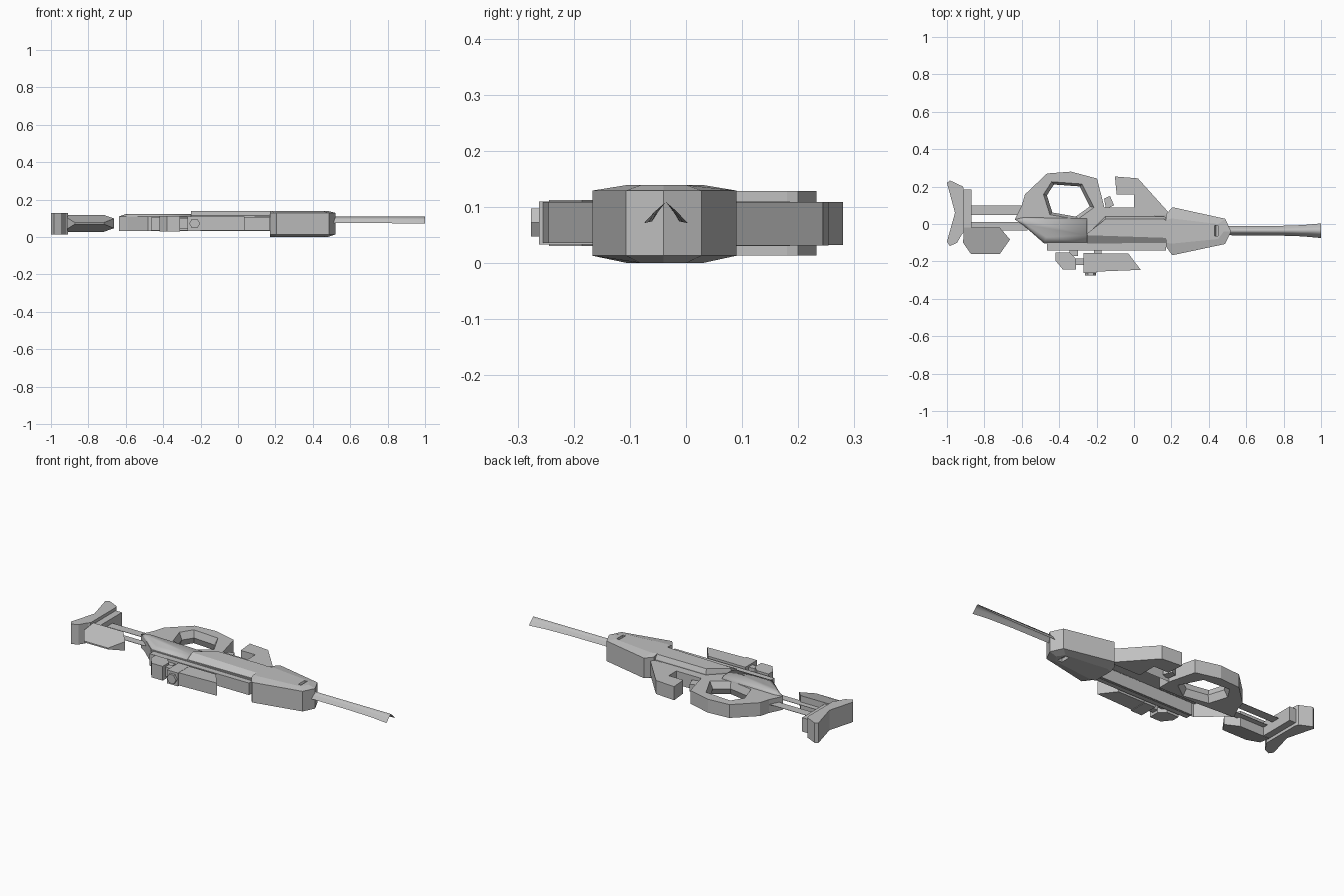
import bpy, bmesh, math

if "Cube" in bpy.data.objects:
    bpy.data.objects.remove(bpy.data.objects["Cube"])

grey = bpy.data.materials.new("mid grey")
grey.diffuse_color = (0.53, 0.53, 0.53, 1)
grey.use_nodes = True
grey.node_tree.nodes["Principled BSDF"].inputs["Base Color"].default_value = grey.diffuse_color


def finish(name, bm, recalc=True, open_bottom=False):
    if recalc:
        bmesh.ops.recalc_face_normals(bm, faces=bm.faces)
    if open_bottom:
        low = [f for f in bm.faces if f.normal.z < -.95]
        bmesh.ops.delete(bm, geom=low, context='FACES')
    me = bpy.data.meshes.new(name)
    bm.to_mesh(me)
    bm.free()
    ob = bpy.data.objects.new(name, me)
    bpy.context.collection.objects.link(ob)
    me.materials.append(grey)
    return ob


def slab(name, pts, z0, z1, hole=None, inner=.85, open_bottom=False):
    """Plan outline raised from z0 to z1; a hole gets walls that narrow to mid height."""
    bm = bmesh.new()
    edges = []
    for loop in (pts, hole or []):
        vs = [bm.verts.new((x, y, z0)) for x, y in loop]
        edges += [bm.edges.new((v, vs[(i + 1) % len(vs)])) for i, v in enumerate(vs)]
    bmesh.ops.triangle_fill(bm, edges=edges, use_beauty=True)
    ext = bmesh.ops.extrude_face_region(bm, geom=bm.faces[:], use_keep_orig=True)
    for v in ext["geom"]:
        if isinstance(v, bmesh.types.BMVert):
            v.co.z = z1
    if hole:
        on_hole = {v for v in bm.verts
                   if any(abs(v.co.x - x) + abs(v.co.y - y) < 1e-4 for x, y in hole)}
        walls = [e for e in bm.edges if on_hole.issuperset(e.verts)
                 and abs(e.verts[0].co.z - e.verts[1].co.z) > .01]
        made = bmesh.ops.subdivide_edges(bm, edges=walls, cuts=1)
        cx = sum(p[0] for p in hole) / len(hole)
        cy = sum(p[1] for p in hole) / len(hole)
        for v in made["geom_inner"]:
            if isinstance(v, bmesh.types.BMVert):
                v.co.x = cx + (v.co.x - cx) * inner
                v.co.y = cy + (v.co.y - cy) * inner
    return finish(name, bm, open_bottom=open_bottom)


def loft(name, rings, open_bottom=False):
    """Solid joining rings of 3D points that all have the same count."""
    bm = bmesh.new()
    vs = [[bm.verts.new(p) for p in r] for r in rings]
    n = len(vs[0])
    for a, b in zip(vs, vs[1:]):
        for i in range(n):
            j = (i + 1) % n
            bm.faces.new((a[i], a[j], b[j], b[i]))
    bm.faces.new(vs[0])
    bm.faces.new(vs[-1])
    return finish(name, bm, open_bottom=open_bottom)


def at(pts, z):
    return [(x, y, z) for x, y in pts]


def rect(x0, x1, y0, y1):
    return [(x0, y0), (x1, y0), (x1, y1), (x0, y1)]


# Thumbhole grip and the receiver, which is hollow underneath
slab("thumbhole_grip",
     [(-.637, .024), (-.6, .1), (-.583, .158), (-.465, .27), (-.337, .28),
      (-.198, .243), (-.158, .088), (-.158, .01), (-.4, .01)], .032, .109,
     hole=[(-.44, .226), (-.278, .214), (-.214, .088), (-.303, .024),
           (-.45, .05), (-.484, .158)])
slab("receiver", [(-.637, .024), (-.4, .01), (-.158, .01), (-.158, .088), (.0, .088),
                  (.0, .05), (.19, .04), (.19, -.11), (-.48, -.105), (-.59, -.008)],
     .032, .109, open_bottom=True)

# Rear housing, slightly raised above the body
rear = [(-.637, .024), (-.59, .035), (-.25, .03), (-.25, -.1), (-.48, -.1), (-.59, -.008)]
rear_in = [(-.6, .02), (-.57, .025), (-.25, .012), (-.25, -.06), (-.47, -.07), (-.57, -.005)]
housing = loft("rear_housing", [at(rear, .108), at(rear, .11), at(rear_in, .122)],
               open_bottom=True)
housing.data.shade_smooth()

# Receiver cover with a sloped lower side
cover = [(-.25, -.055), (-.155, .04), (.165, .04), (.23, -.005), (.44, .015),
         (.44, -.09), (.2, -.1), (-.25, -.105)]
cover_top = [(-.25, -.05), (-.15, .028), (.155, .028), (.22, -.008), (.43, .005),
             (.43, -.07), (.2, -.075), (-.25, -.06)]
loft("receiver_cover", [at(cover, .108), at(cover, .115), at(cover_top, .139)],
     open_bottom=True)

# Faceted front block, mirrored top and bottom
front = [(.17, .05), (.205, .09), (.487, .028), (.52, -.04), (.487, -.107),
         (.205, -.167), (.17, -.12)]
mid = [(.17, .02), (.2, .03), (.45, .0), (.48, -.04), (.45, -.08), (.2, -.105), (.17, -.1)]
block = loft("front_block", [at(mid, 0), at(front, .013), at(front, .129), at(mid, .139)])

# Small slot cut in the top and bottom of the front block
for i, (z0, z1) in enumerate(((.12, .2), (-.05, .02))):
    cutter = slab(f"slot_cutter_{i}", rect(.42, .448, -.065, -.008), z0, z1)
    cutter.hide_render = True
    cutter.hide_viewport = True
    m = block.modifiers.new("slot", 'BOOLEAN')
    m.object = cutter
    m.operation = 'DIFFERENCE'
    m.solver = 'EXACT'

# Trigger guard and trigger
slab("trigger_guard", [(-.102, .254), (.021, .244), (.2, .045), (.0, .045),
                       (.0, .158), (-.093, .158)], .031, .109)
slab("trigger", [(-.16, .136), (-.128, .15), (-.107, .1), (-.15, .08)], .05, .09)

# Barrel: open tent-shaped shell that flares to the muzzle
bm = bmesh.new()
rows = []
for x, w, zb in ((.48, .024, .074), (.75, .025, .074), (.9, .03, .073), (1.0, .039, .071)):
    rows.append([bm.verts.new((x, -.036 + k * w, zb + (.109 - zb) * h))
                 for k, h in ((-1, 0), (-.5, .55), (0, 1), (.5, .55), (1, 0))])
for a, b in zip(rows, rows[1:]):
    for i in range(4):
        bm.faces.new((a[i], b[i], b[i + 1], a[i + 1]))
barrel = finish("barrel", bm, recalc=False)
barrel.data.shade_smooth()

# Stock: butt pad, lower inner plate and two flat struts
slab("butt_pad", [(-1, .22), (-.984, .233), (-.914, .2), (-.909, .18),
                  (-.909, -.045), (-.92, -.055), (-.946, -.1), (-.984, -.118),
                  (-1, -.094), (-.957, .06)], .013, .128)
slab("butt_plate", rect(-.91, -.87, -.03, .185), .03, .11)
for name, x1, y0, y1 in (("upper_strut", -.585, .047, .098), ("lower_strut", -.57, -.035, .01)):
    slab(name, rect(-.88, x1, y0, y1), .079, .081)

# Cheek block: wedge whose top and bottom slope to an outer ridge
cheek = [(-.909, -.02, .045), (-.717, -.02, .045), (-.663, -.083, .026),
         (-.717, -.16, .004), (-.872, -.16, .004), (-.914, -.1, .03)]
loft("cheek_block", [[(x, y, .073 + s * h) for x, y, h in cheek] for s in (-1, 1)])

# Side rail, mounting posts and sight
slab("side_rail", rect(-.465, .17, -.142, -.1), .036, .105)
for i, (x0, x1) in enumerate(((-.345, -.3), (-.215, -.175))):
    slab(f"rail_post_{i}", rect(x0, x1, -.17, -.13), .05, .09)
slab("sight_rear", [(-.42, -.152), (-.345, -.152), (-.31, -.185), (-.31, -.244),
                    (-.38, -.244), (-.42, -.195)], .03, .112)
slab("sight_neck", rect(-.32, -.255, -.22, -.185), .045, .1)
slab("sight_ring", rect(-.27, -.2, -.262, -.155), .033, .11)
slab("sight_front", [(-.21, -.158), (-.03, -.158), (.036, -.245), (-.21, -.255)], .036, .109)

# Six-sided adjustment knob
knob = [(-.232 + .029 * math.cos(a), .072 + .029 * math.sin(a))
        for a in (math.tau * i / 6 for i in range(6))]
loft("sight_knob", [[(x, y, z) for x, z in knob] for y in (-.25, -.276)])
